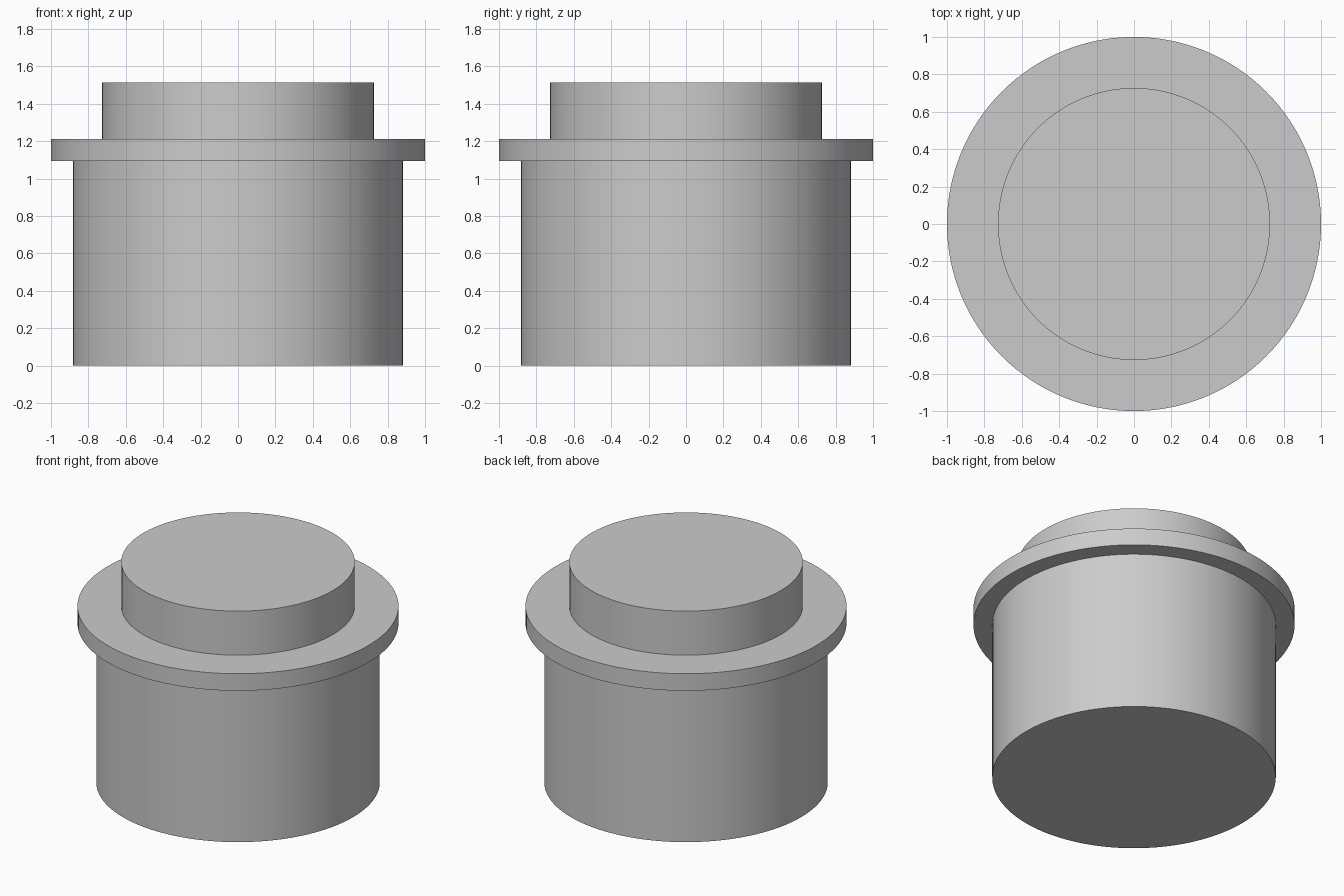
import bpy
import math

cube = bpy.data.objects.get("Cube")
if cube:
    bpy.data.objects.remove(cube, do_unlink=True)

# Single plain grey for the whole model
GREY = (0.6, 0.6, 0.6, 1.0)
grey = bpy.data.materials.new("plain_grey")
grey.use_nodes = True
grey.diffuse_color = GREY
grey.node_tree.nodes["Principled BSDF"].inputs["Base Color"].default_value = GREY


def disc(name, radius, bottom, top):
    """Upright smooth-sided cylinder spanning the given heights."""
    bpy.ops.mesh.primitive_cylinder_add(
        vertices=128, radius=radius, depth=top - bottom,
        location=(0, 0, (bottom + top) / 2))
    part = bpy.context.object
    part.name = part.data.name = name
    part.data.materials.append(grey)
    bpy.ops.object.shade_smooth_by_angle(angle=math.radians(30))
    return part


FLANGE_BOTTOM, FLANGE_TOP = 1.095, 1.212
FLANGE_MIDDLE = (FLANGE_BOTTOM + FLANGE_TOP) / 2

# Body and raised top both sink into the flange so the joins are closed
disc("body", 0.883, 0, FLANGE_MIDDLE)
disc("flange", 1.0, FLANGE_BOTTOM, FLANGE_TOP)
disc("raised_top", 0.727, FLANGE_MIDDLE, 1.515)
